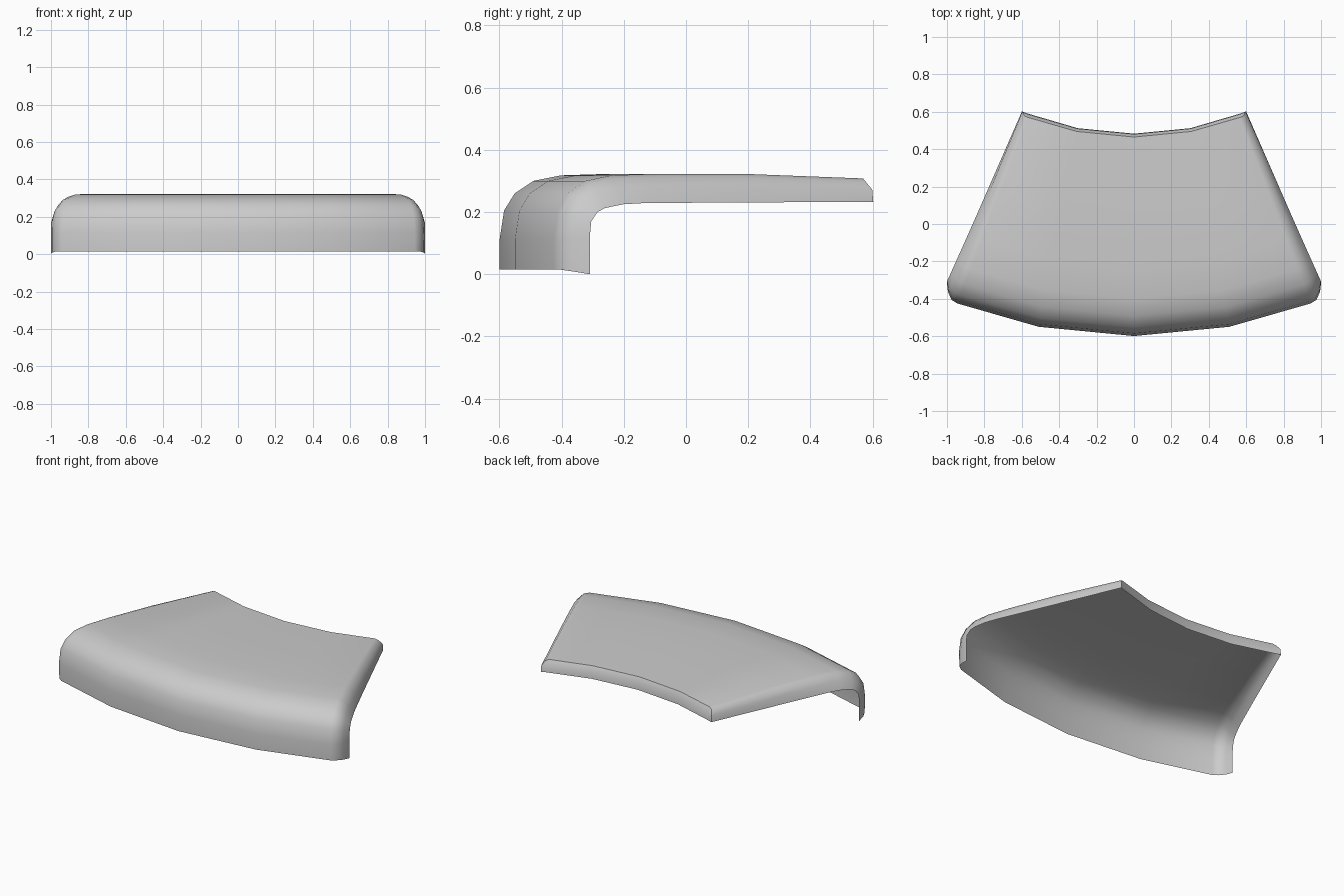
import bpy, bmesh, math

if "Cube" in bpy.data.objects:
    bpy.data.objects.remove(bpy.data.objects["Cube"])

CENTRE_Y = 2.049      # axis of the curved sweep, behind the panel
# Column angles of the sweep for each layer: 0 flange lip, 1 flange bulge, 2 skin
ANGLES = [(0, 11.1, 21.6, 22.5), (0, 11.1, 21.5, 22.4), (0, 11.1, 20.9, 21.65)]
COLS = 7
# Profiles of flange lip and outer skin: (radius, height), bottom to back edge
INNER = [(2.562, 0), (2.562, .12), (2.557, .17), (2.535, .2), (2.508, .213),
         (2.443, .225), (2.367, .229), (2.17, .23), (1.566, .233)]
OUTER = [(2.648, .015), (2.648, .115), (2.634, .205), (2.6, .26), (2.54, .3),
         (2.45, .318), (2.29, .323), (2.0, .323), (1.584, .308)]
ROWS = len(INNER)


def place(r, z, degrees):
    a = math.radians(degrees)
    return (r * math.sin(a), CENTRE_Y - r * math.cos(a), z)


def point(i, j, layer):
    side = i - 3
    angle = math.copysign(ANGLES[layer][abs(side)], side)
    ri, zi = INNER[j]
    ro, zo = OUTER[j]
    if abs(side) == 3:
        w = zo / .323           # round the skin down towards the end flanges
        ro, zo = ro - .010 * (1 - w), zo - .010 * w
        if layer == 0:
            angle += math.copysign(.5 * (ri - 1.566), side)
    if layer == 0:
        return place(ri, zi, angle)
    if layer == 2:
        return place(ro, zo, angle)
    r, z = ri + .6 * (ro - ri), zi + .6 * (zo - zi)
    if j == ROWS - 1:
        r -= .008
    return place(r, z, angle)


bm = bmesh.new()
grid = {}


def vert(i, j, layer):
    key = (i, j, layer)
    if key not in grid:
        grid[key] = bm.verts.new(point(*key))
    return grid[key]


# Curved skin, open underneath
for i in range(COLS - 1):
    for j in range(ROWS - 1):
        bm.faces.new([vert(i, j, 2), vert(i + 1, j, 2),
                      vert(i + 1, j + 1, 2), vert(i, j + 1, 2)])

# Turned-in flange along both ends and the back; the front edge stays bare
border = ([(COLS - 1, j) for j in range(ROWS)]
          + [(i, ROWS - 1) for i in range(COLS - 2, -1, -1)]
          + [(0, j) for j in range(ROWS - 2, -1, -1)])
for a, b in zip(border, border[1:]):
    for layer in (0, 1):
        bm.faces.new([vert(*a, layer), vert(*b, layer),
                      vert(*b, layer + 1), vert(*a, layer + 1)])

mesh = bpy.data.meshes.new("curved_edge_panel")
bm.to_mesh(mesh)
bm.free()
panel = bpy.data.objects.new("curved_edge_panel", mesh)
bpy.context.collection.objects.link(panel)
bpy.context.view_layer.objects.active = panel
panel.select_set(True)
bpy.ops.object.shade_smooth_by_angle(angle=math.radians(38))
